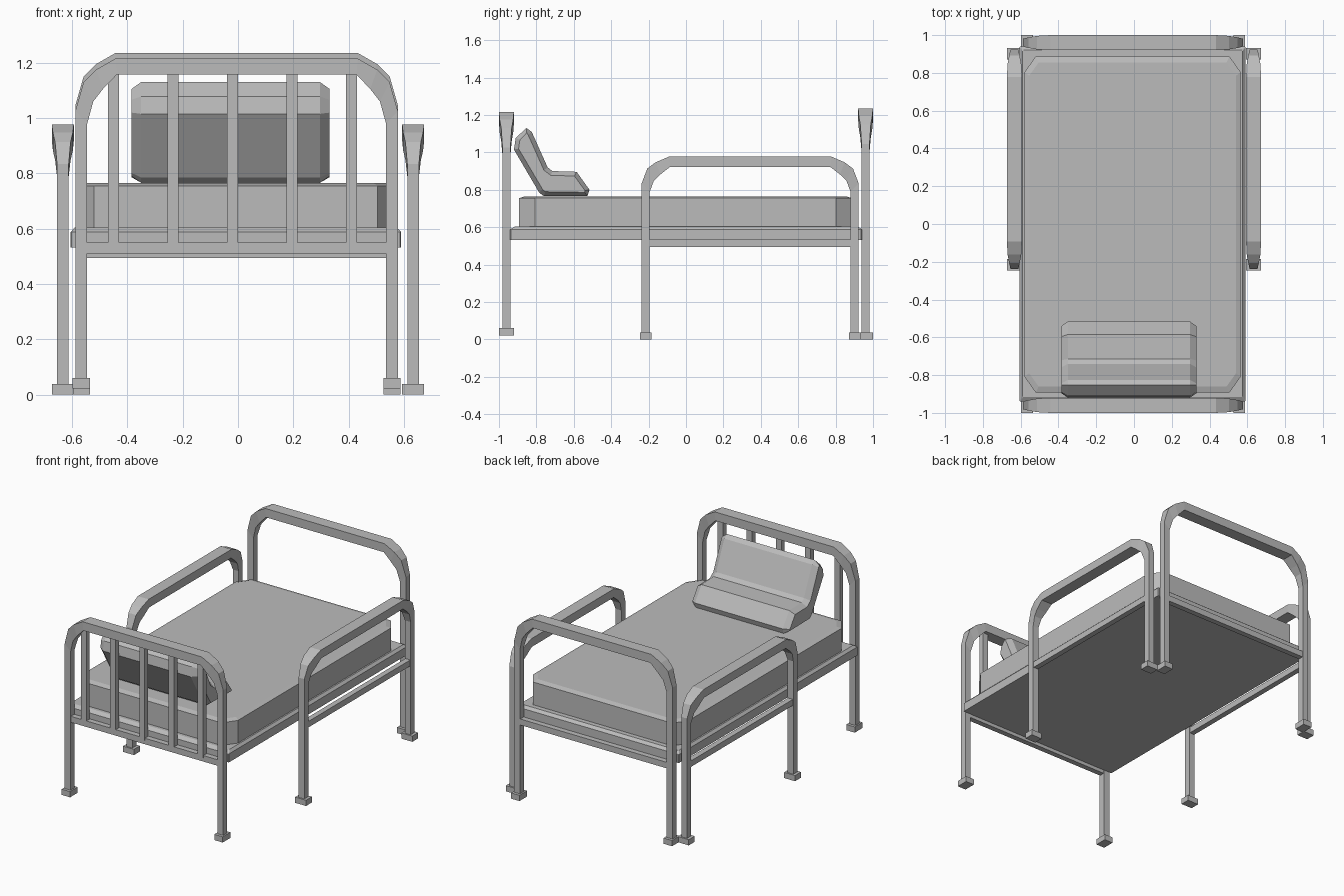
import bpy, bmesh
from mathutils import Vector

cube = bpy.data.objects.get("Cube")
if cube:
    bpy.data.objects.remove(cube, do_unlink=True)

grey = bpy.data.materials.new("plain grey")
grey.use_nodes = True
grey.diffuse_color = (0.5, 0.5, 0.5, 1)
grey.node_tree.nodes["Principled BSDF"].inputs["Base Color"].default_value = grey.diffuse_color


def finish(name, bm):
    bmesh.ops.recalc_face_normals(bm, faces=bm.faces)
    mesh = bpy.data.meshes.new(name)
    bm.to_mesh(mesh)
    bm.free()
    mesh.materials.append(grey)
    obj = bpy.data.objects.new(name, mesh)
    bpy.context.collection.objects.link(obj)
    return obj


def loft(name, rings):
    """Skin a list of equal-sized vertex rings and cap both ends."""
    bm = bmesh.new()
    loops = [[bm.verts.new(p) for p in ring] for ring in rings]
    n = len(loops[0])
    for a, b in zip(loops, loops[1:]):
        for i in range(n):
            j = (i + 1) % n
            bm.faces.new((a[i], a[j], b[j], b[i]))
    bm.faces.new(loops[0])
    bm.faces.new(loops[-1])
    return finish(name, bm)


def box(name, lo, hi):
    corners = [(0, 0), (1, 0), (1, 1), (0, 1)]
    return loft(name, [[((lo[0], hi[0])[a], (lo[1], hi[1])[b], z) for a, b in corners]
                       for z in (lo[2], hi[2])])


def slab(x0, x1, y0, y1, z, cx, cy):
    """Rectangle ring with chamfered corners."""
    return [(x0 + cx, y0, z), (x1 - cx, y0, z), (x1, y0 + cy, z), (x1, y1 - cy, z),
            (x1 - cx, y1, z), (x0 + cx, y1, z), (x0, y1 - cy, z), (x0, y0 + cy, z)]


def hoop(name, place, half, floor, top, bend, bar):
    """Bent tube frame with flared top, two feet and a low crossbar."""
    leg = 0.043
    # outer inset, outer drop, inner inset, inner drop, half depth
    curve = [(0, 0.19, leg, 0.235, 0.021), (0.03, 0.085, 0.065, 0.155, 0.028),
             (0.075, 0.04, 0.1, 0.11, 0.036), (0.145, 0, 0.15, 0.058, 0.04)]
    sides = [(half, floor, half - leg, floor, 0.021)]
    sides += [(half - a, top - b * bend, half - c, top - (d - 0.05) * bend - 0.05, w)
              for a, b, c, d, w in curve]

    def ring(s, sign):
        a, b, c, d, w = s
        return [place(sign * a, -w, b), place(sign * a, w, b),
                place(sign * c, w, d), place(sign * c, -w, d)]

    loft(name + "_tube", [ring(s, -1) for s in sides] + [ring(s, 1) for s in reversed(sides)])

    def block(part, u0, u1, w, z0, z1):
        p, q = place(u0, -w, z0), place(u1, w, z1)
        box(part, [min(a, b) for a, b in zip(p, q)], [max(a, b) for a, b in zip(p, q)])

    for side, sign in (("a", -1), ("b", 1)):
        mid = sign * (half - leg / 2)
        block(name + "_foot_" + side, mid - 0.031, mid + 0.031, 0.04, floor, floor + 0.038)
    block(name + "_crossbar", leg - half, half - leg, 0.018, bar, bar + 0.04)


# Tube frames around the bed
CX = -0.005
hoop("head_frame", lambda u, w, z: (CX + u, -0.96 + w, z), 0.583, 0.022, 1.215, 1, 0.51)
hoop("foot_frame", lambda u, w, z: (CX + u, 0.96 + w, z), 0.583, 0, 1.235, 1, 0.495)
for side, sx in (("left", 1), ("right", -1)):
    hoop(side + "_side_frame", lambda u, w, z: (sx * 0.633 + w, 0.343 + u, z),
         0.58, 0, 0.977, 0.75, 0.495)

# Upright bars of the head frame
for i in range(5):
    x = -0.45 + i * 0.215
    box(f"head_bar_{i + 1}", (x - 0.02, -0.98, 0.535), (x + 0.02, -0.945, 1.165))

# Bed base with a stepped top edge
loft("bed_base", [slab(-0.605, 0.59, -0.94, 0.94, 0.532, 0.004, 0.004),
                  slab(-0.605, 0.59, -0.94, 0.94, 0.588, 0.004, 0.004),
                  slab(-0.59, 0.575, -0.915, 0.92, 0.604, 0.004, 0.004)])

# Mattress with chamfered corners and softened top
loft("mattress", [slab(-0.58, 0.565, -0.893, 0.888, 0.6, 0.06, 0.085),
                  slab(-0.58, 0.565, -0.893, 0.888, 0.755, 0.06, 0.085),
                  slab(-0.555, 0.54, -0.86, 0.855, 0.765, 0.05, 0.07)])

# Folded pillow: full profile in the middle, shrunk profile at the ends
full = [(-0.853, 1.13), (-0.91, 1.078), (-0.92, 1.015), (-0.785, 0.785), (-0.76, 0.766),
        (-0.527, 0.766), (-0.516, 0.8), (-0.585, 0.896), (-0.714, 0.9), (-0.74, 0.92),
        (-0.825, 1.11)]


def shrink(points, d):
    out = []
    for i, p in enumerate(points):
        p, a, b = Vector(p), Vector(points[i - 1]), Vector(points[(i + 1) % len(points)])
        t = ((p - a).normalized() + (b - p).normalized()).normalized()
        out.append(p + Vector((-t.y, t.x)) * d)
    return out


ends = shrink(full, 0.025)
loft("pillow", [[(x, y, z) for y, z in prof] for x, prof in
                ((-0.385, ends), (-0.35, full), (0.296, full), (0.331, ends))])
